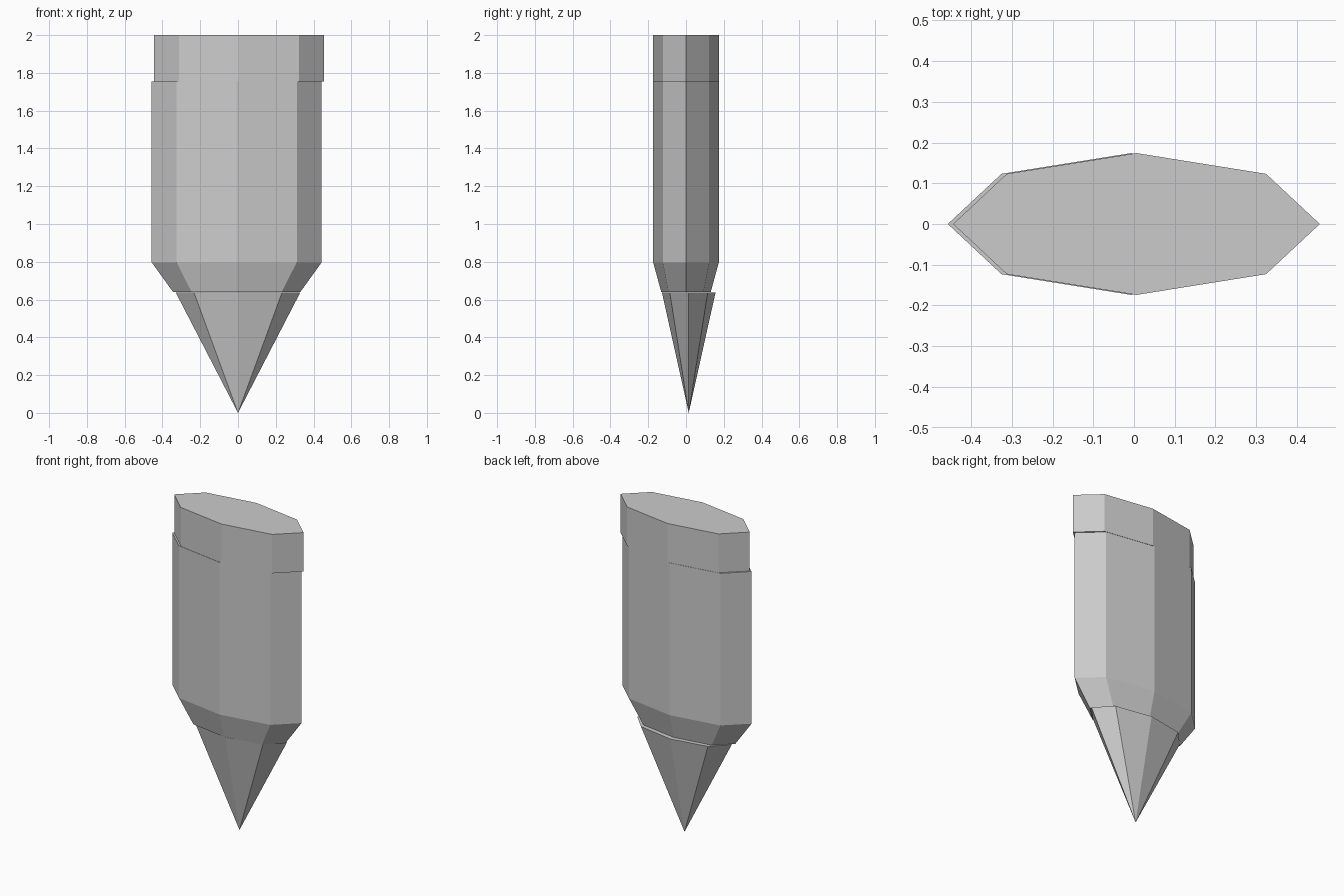
import bpy, bmesh
from math import cos, sin, pi

if "Cube" in bpy.data.objects:
    bpy.data.objects.remove(bpy.data.objects["Cube"])

SIDES = 8


def lofted(name, centre, rings):
    """Closed eight-sided solid from (z, x radius, y radius) rings, bottom to top.
    A zero radius makes a point."""
    bm = bmesh.new()
    loops = []
    for z, rx, ry in rings:
        count = SIDES if rx > 0 else 1
        loops.append([bm.verts.new((centre[0] + rx * cos(2 * pi * i / SIDES),
                                    centre[1] + ry * sin(2 * pi * i / SIDES), z))
                      for i in range(count)])
    for low, high in zip(loops, loops[1:]):
        for i in range(SIDES):
            j = (i + 1) % SIDES
            if len(low) == 1:
                bm.faces.new((low[0], high[j], high[i]))
            else:
                bm.faces.new((low[i], low[j], high[j], high[i]))
    for loop in (loops[0], loops[-1]):
        if len(loop) > 1:
            bm.faces.new(loop)
    bmesh.ops.recalc_face_normals(bm, faces=bm.faces)
    mesh = bpy.data.meshes.new(name)
    bm.to_mesh(mesh)
    bm.free()
    obj = bpy.data.objects.new(name, mesh)
    bpy.context.collection.objects.link(obj)
    return obj


# Pointed tip, slightly offset towards the back
lofted("tip", (0.0, 0.0145), [(0.0, 0, 0), (0.638, 0.33, 0.142)])

# Main shaft with tapered shoulder
lofted("shaft", (-0.007, 0.0), [(0.64, 0.337, 0.131), (0.797, 0.45, 0.174),
                                (1.755, 0.45, 0.174)])

# Top cap, shifted a little sideways
lofted("cap", (0.006, 0.0), [(1.755, 0.45, 0.174), (2.0, 0.45, 0.174)])
